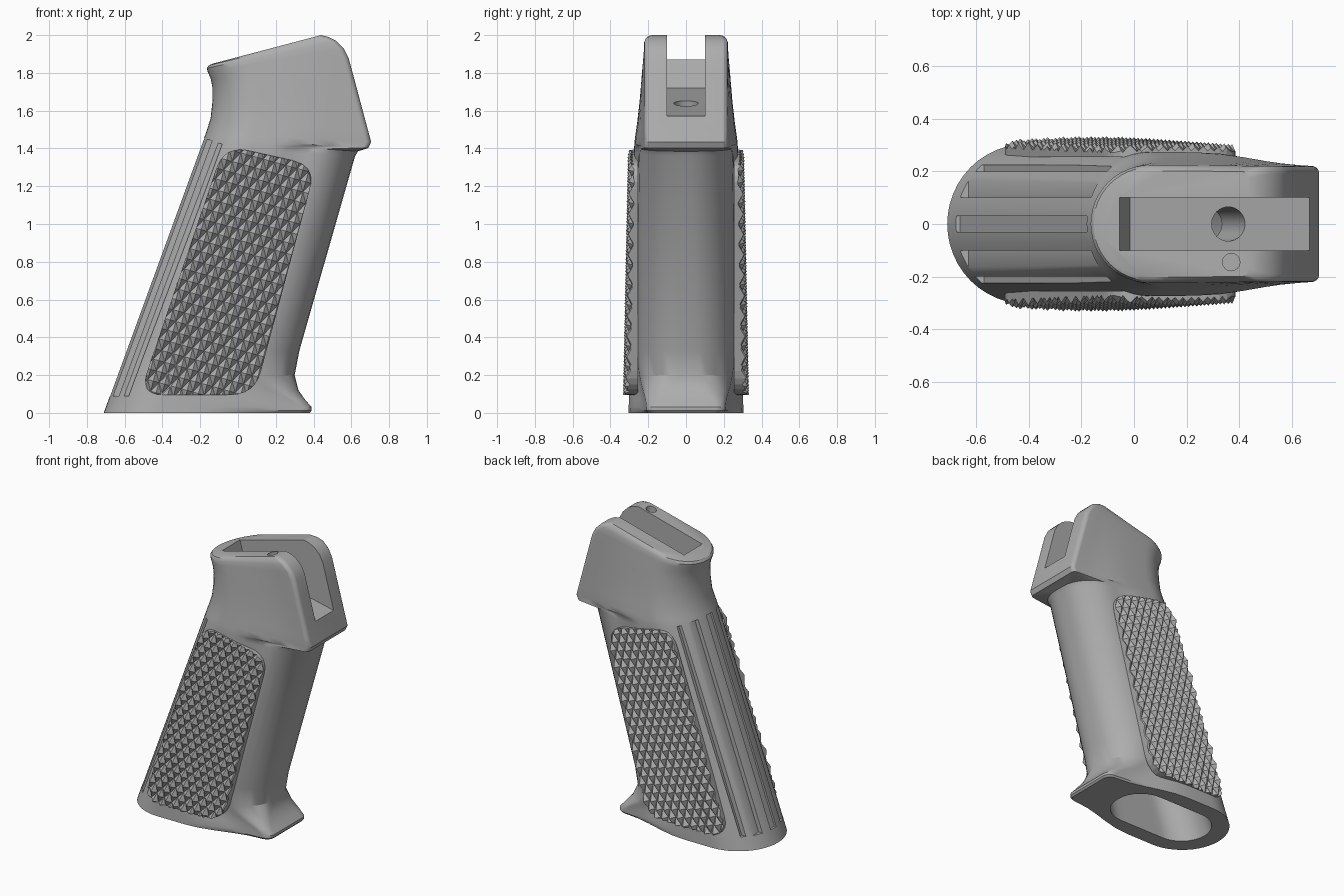
import bpy, bmesh, math
from mathutils import Vector

if "Cube" in bpy.data.objects:
    bpy.data.objects.remove(bpy.data.objects["Cube"])

GREY = bpy.data.materials.new("grey_polymer")
GREY.diffuse_color = (0.42, 0.42, 0.42, 1)
GREY.use_nodes = True
GREY.node_tree.nodes["Principled BSDF"].inputs["Base Color"].default_value = GREY.diffuse_color


def to_object(name, bm):
    mesh = bpy.data.meshes.new(name)
    bm.to_mesh(mesh)
    bm.free()
    mesh.materials.append(GREY)
    ob = bpy.data.objects.new(name, mesh)
    bpy.context.scene.collection.objects.link(ob)
    return ob


def ring(xb, zb, xf, zf, w, wf, ab, af, rf):
    """Closed section: round back, tapering sides, rounded front corners."""
    half = []
    for i in range(13):
        t = math.pi / 2 * i / 12
        half.append((xb + ab * (1 - math.cos(t)), w * math.sin(t)))
    x0, x1 = xb + ab, xf - af
    for i in range(1, 7):
        u = i / 7
        s = max(0, (u - 0.3) / 0.7)
        s = s * s * (3 - 2 * s)
        half.append((x0 + (x1 - x0) * u, w + (wf - w) * s))
    for i in range(9):
        t = math.pi / 2 * i / 8
        half.append((x1 + af * math.sin(t), wf - rf * (1 - math.cos(t))))
    pts = half + [(x, -y) for x, y in reversed(half[1:])]
    return [(x, y, zb + (zf - zb) * (x - xb) / (xf - xb)) for x, y in pts]


def loft(name, sections):
    bm = bmesh.new()
    rows = [[bm.verts.new(p) for p in ring(*s)] for s in sections]
    n = len(rows[0])
    for a, b in zip(rows, rows[1:]):
        for i in range(n):
            j = (i + 1) % n
            bm.faces.new((a[i], a[j], b[j], b[i]))
    bm.faces.new(rows[0])
    bm.faces.new(rows[-1])
    bmesh.ops.recalc_face_normals(bm, faces=bm.faces)
    return to_object(name, bm)


def prism(name, profile, y0, y1):
    """Side profile (x, z) extruded across y."""
    bm = bmesh.new()
    face = bm.faces.new([bm.verts.new((x, y0, z)) for x, z in profile])
    res = bmesh.ops.extrude_face_region(bm, geom=[face])
    for v in res["geom"]:
        if isinstance(v, bmesh.types.BMVert):
            v.co.y = y1
    bmesh.ops.recalc_face_normals(bm, faces=bm.faces)
    return to_object(name, bm)


def rod(name, top, bottom, r):
    top, bottom = Vector(top), Vector(bottom)
    d = top - bottom
    bm = bmesh.new()
    bmesh.ops.create_cone(bm, cap_ends=True, segments=32, radius1=r, radius2=r, depth=d.length)
    bm.transform(d.to_track_quat('Z', 'Y').to_matrix().to_4x4())
    bmesh.ops.translate(bm, verts=bm.verts, vec=(top + bottom) / 2)
    return to_object(name, bm)


def activate(ob):
    bpy.ops.object.select_all(action='DESELECT')
    ob.select_set(True)
    bpy.context.view_layer.objects.active = ob


def cut(ob, cutter):
    cutter.hide_render = True
    activate(ob)
    mod = ob.modifiers.new("cut", 'BOOLEAN')
    mod.operation = 'DIFFERENCE'
    mod.solver = 'EXACT'
    mod.object = cutter
    bpy.ops.object.modifier_apply(modifier=mod.name)
    bpy.data.objects.remove(cutter)


def strap(z):
    """Straight slanted line of the back of the handle."""
    return -.711 + .365 * z


# Handle: back height, front x, front z, front half-width, front corner radius
sections = []
for zb, xf, zf, wf, r in [(0, .38, 0, .20, .05), (.012, .39, .012, .21, .055),
                          (.03, .39, .03, .21, .055), (.06, .355, .07, .215, .07),
                          (.11, .32, .12, .23, .13), (.18, .30, .20, .25, .21),
                          (.30, .325, .33, .268, .24), (1.40, .62, 1.36, .25, .22),
                          (1.44, .635, 1.385, .245, .20)]:
    sections.append((strap(zb), zb, xf, zf, .304 - .021 * zb, wf, .30 - .027 * zb, r * 1.12, r))

# Beak and sloped top: back x, back z, front x, front z; rim drawn in at the top
for xb, zb, xf, zf in [(-.18, 1.455, .69, 1.402), (-.17, 1.48, .705, 1.435),
                       (-.145, 1.56, .69, 1.49), (-.135, 1.65, .655, 1.62),
                       (-.135, 1.72, .615, 1.77), (-.145, 1.77, .585, 1.88),
                       (-.16, 1.805, .56, 1.93), (-.165, 1.825, .52, 1.97),
                       (-.155, 1.84, .48, 1.99), (-.13, 1.85, .44, 2.0)]:
    w = .272 - .13 * (zb - 1.455) - 30 * max(0, zb - 1.825) ** 2
    sections.append((xb, zb, xf, zf, w, min(.221, w - .002), min(.26, w), .03, .03))
body = loft("grip_body", sections)

# Hollow open at the foot
cut(body, loft("hollow_cutter", [
    (-.615, -.05, .125, -.05, .195, .195, .19, .19, .185),
    (-.080, 1.30, .420, 1.30, .170, .170, .17, .17, .160)]))

# Slot through the top and beak, with its screw hole and the small pin hole
cut(body, prism("slot_cutter", [(-.116, 2.1), (-.015, 1.72), (.9, 1.52), (.9, 2.1)], -.1, .1))
cut(body, rod("screw_hole_cutter", (.395, 0, 1.77), (.24, 0, 1.2), .065))
cut(body, rod("pin_hole_cutter", (.37, -.145, 2.1), (.37, -.145, 1.65), .033))

# Long grooves down the back strap
for y0, y1 in [(-.225, -.2), (-.165, -.1), (-.03, .03), (.1, .165), (.2, .225)]:
    ym = (y0 + y1) / 2
    inset = .28 * (1 - math.sqrt(1 - (ym / .287) ** 2)) + .016
    zt = 1.455 - .3 * inset
    low, high = strap(.09) + inset, strap(zt) + inset
    cut(body, prism("groove_cutter", [(low, .09), (low - .3, .09),
                                      (high - .3, zt + .09), (high, zt)], y0, y1))
activate(body)
bpy.ops.object.shade_smooth_by_angle(angle=math.radians(32))


def rounded(corners, d, steps=6):
    """Outline with each corner replaced by a short curve."""
    out = []
    for i, c in enumerate(corners):
        c = Vector(c)
        a = c + (Vector(corners[i - 1]) - c).normalized() * d
        b = c + (Vector(corners[(i + 1) % 4]) - c).normalized() * d
        for k in range(steps + 1):
            t = k / steps
            out.append(a * (1 - t) ** 2 + c * (2 * t * (1 - t)) + b * t * t)
    return out


# Checkered side panels: slanted field of pyramids trimmed to a rounded outline
OUTLINE = rounded([(-.523, .095), (.088, .095), (.414, 1.309), (-.073, 1.417)], .13)
U = Vector((math.cos(.27), -math.sin(.27)))
V = Vector((math.sin(.27), math.cos(.27)))
W, H, TOOTH = .062, .112, .03


def checkered_panel(name, side):
    bm = bmesh.new()

    def vert(p, h):
        s = p.x - (-.2 + .27 * p.y)
        base = .307 - .02 * p.y - .15 * s * s
        return bm.verts.new((p.x, side * (base + h), p.y))
    for i in range(-24, 25):
        for j in range(-18, 19):
            if (i + j) % 2:
                continue
            c = Vector((-.03, .75)) + U * (i * W / 2) + V * (j * H / 2)
            if not (-.65 < c.x < .55 and -.05 < c.y < 1.55):
                continue
            peak = vert(c, TOOTH)
            rim = [vert(c + o, 0) for o in (U * W / 2, V * H / 2, -U * W / 2, -V * H / 2)]
            for k in range(4):
                bm.faces.new((peak, rim[k], rim[(k + 1) % 4]))
    bmesh.ops.remove_doubles(bm, verts=bm.verts, dist=1e-4)
    for a, b in zip(OUTLINE, OUTLINE[1:] + OUTLINE[:1]):
        d = b - a
        bmesh.ops.bisect_plane(bm, geom=bm.verts[:] + bm.edges[:] + bm.faces[:],
                               plane_co=(a.x, 0, a.y), plane_no=(d.y, 0, -d.x),
                               clear_outer=True)
    # Skirt sinking into the body
    rim = [e for e in bm.edges if e.is_boundary]
    res = bmesh.ops.extrude_edge_only(bm, edges=rim)
    for v in res["geom"]:
        if isinstance(v, bmesh.types.BMVert):
            v.co.y = side * .255
    bmesh.ops.recalc_face_normals(bm, faces=bm.faces)
    if sum(f.normal.y * side * f.calc_area() for f in bm.faces) < 0:
        bmesh.ops.reverse_faces(bm, faces=bm.faces)
    return to_object(name, bm)


checkered_panel("front_checkered_panel", -1)
checkered_panel("rear_checkered_panel", 1)
